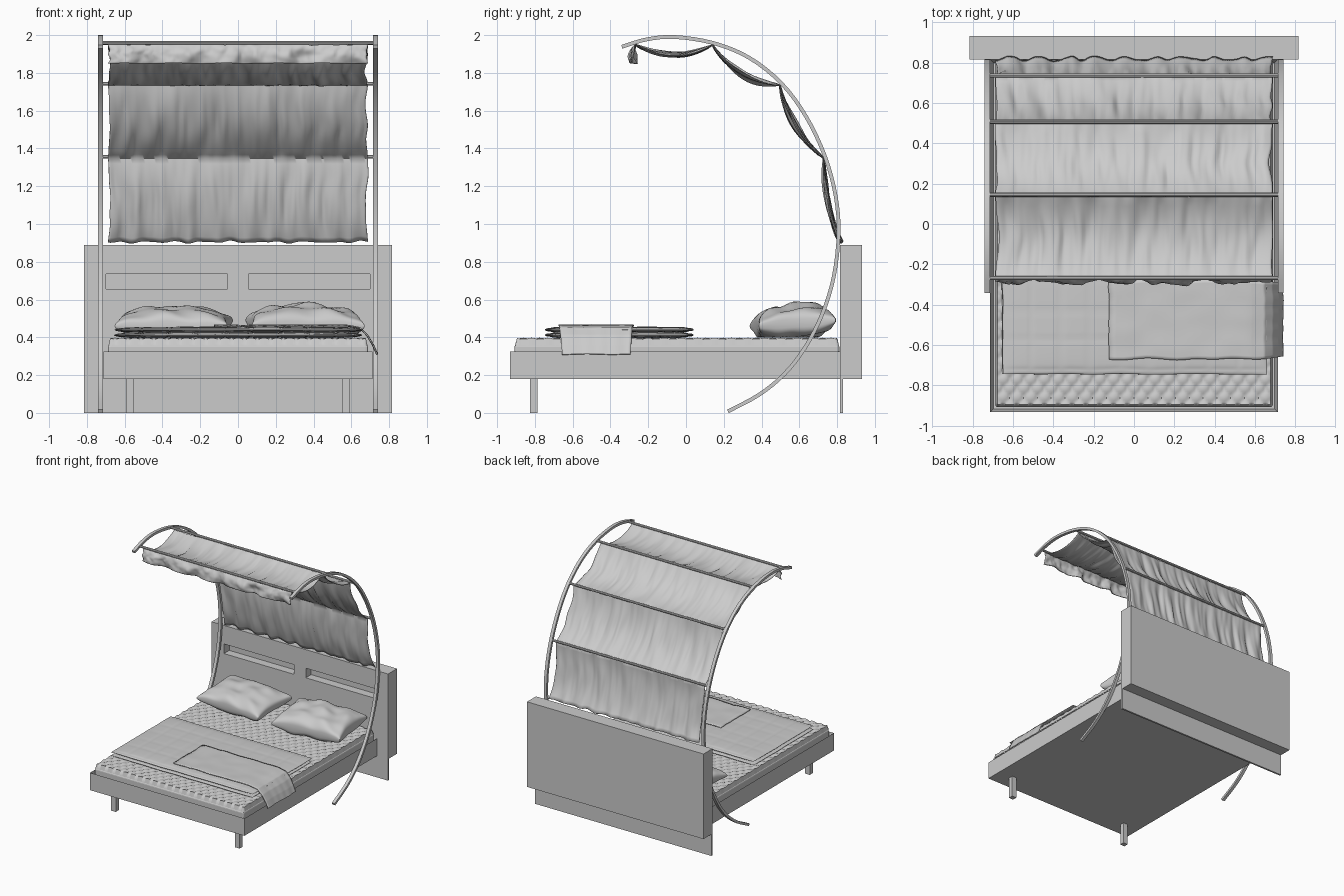
import bpy, bmesh
from math import sin, cos, pi, exp
from mathutils import Vector, noise

if "Cube" in bpy.data.objects:
    bpy.data.objects.remove(bpy.data.objects["Cube"])


def make(name, verts, faces, smooth=None):
    me = bpy.data.meshes.new(name)
    me.from_pydata([tuple(v) for v in verts], [], faces)
    bm = bmesh.new()
    bm.from_mesh(me)
    bmesh.ops.remove_doubles(bm, verts=bm.verts, dist=1e-5)
    bmesh.ops.recalc_face_normals(bm, faces=bm.faces)
    bm.to_mesh(me)
    bm.free()
    ob = bpy.data.objects.new(name, me)
    bpy.context.collection.objects.link(ob)
    bpy.ops.object.select_all(action='DESELECT')
    ob.select_set(True)
    bpy.context.view_layer.objects.active = ob
    if smooth:
        bpy.ops.object.shade_smooth_by_angle(angle=smooth)
    return ob


def prism(name, profile, x0, x1):
    """Extrude a (y, z) profile along x."""
    n = len(profile)
    verts = [(x, y, z) for x in (x0, x1) for y, z in profile]
    faces = [(i, (i + 1) % n, n + (i + 1) % n, n + i) for i in range(n)]
    faces += [tuple(range(n)), tuple(range(n, 2 * n))]
    return make(name, verts, faces)


def box(name, x0, x1, y0, y1, z0, z1):
    return prism(name, [(y0, z0), (y1, z0), (y1, z1), (y0, z1)], x0, x1)


def surf(name, nu, nv, *funcs, smooth=1.0, thick=0):
    """Grid surfaces f(u, v), u and v in 0..1, welded where they meet."""
    verts, faces = [], []
    for f in funcs:
        b = len(verts)
        verts += [f(i / nu, j / nv) for i in range(nu + 1) for j in range(nv + 1)]
        for i in range(nu):
            for j in range(nv):
                a = b + i * (nv + 1) + j
                faces.append((a, a + 1, a + nv + 2, a + nv + 1))
    ob = make(name, verts, faces, smooth)
    if thick:
        m = ob.modifiers.new('thickness', 'SOLIDIFY')
        m.thickness = thick
        m.offset = 0
    return ob


def nz(x, y, s=0):
    return noise.noise(Vector((x, y, s)))


# headboard: thick upper slab, thin panel to the floor, two shelf niches
head = prism('headboard', [(.815, 0), (.83, 0), (.83, .18), (.933, .18), (.933, .89), (.815, .89)], -.815, .815)
for x0, x1 in ((-.7, -.055), (.055, .7)):
    cut = box('niche_cutter', x0, x1, .78, .885, .655, .735)
    m = head.modifiers.new('niche', 'BOOLEAN')
    m.object = cut
    m.operation = 'DIFFERENCE'
    m.solver = 'EXACT'
    bpy.context.view_layer.objects.active = head
    bpy.ops.object.modifier_apply(modifier=m.name)
    bpy.data.objects.remove(cut)

# bed frame: tray with a thin rim
frame = box('bed_frame', -.713, .713, -.933, .815, .18, .325)
bm = bmesh.new()
bm.from_mesh(frame.data)
top = [f for f in bm.faces if f.calc_center_median().z > .32]
bmesh.ops.inset_region(bm, faces=top, thickness=.022)
bmesh.ops.translate(bm, verts=top[0].verts[:], vec=(0, 0, -.1))
bm.to_mesh(frame.data)
bm.free()

# front legs
for s, n in ((-1, 'left'), (1, 'right')):
    box('front_leg_' + n, s * .572 - .021, s * .572 + .021, -.825, -.785, 0, .18)

# mattress with staggered domes on top
PX, PY = .0685, .088


def mattress_top(u, v):
    x, y = -.685 + 1.37 * u, -.905 + 1.715 * v
    best = 9
    for k in (0, .5):
        a = (x + .685) / PX - k
        b = (y + .905) / PY - k
        dx, dy = (a % 1 - .5) * PX, (b % 1 - .5) * PY
        best = min(best, dx * dx + dy * dy)
    z = .358 + .04 * max(0, 1 - best / .0023) ** .5
    if u in (0, 1) or v in (0, 1):
        z = .358
    return (x, y, z)


surf('mattress_top', 160, 160, mattress_top, smooth=.9)
mat = box('mattress_base', -.688, .688, -.908, .812, .226, .36)
bev = mat.modifiers.new('round', 'BEVEL')
bev.width = .012
bev.segments = 3


# pillows
def pillow(name, cx, cy, turn, h):
    def side(s):
        def f(p, q):
            a, b = (p - .5) * pi, (q - .5) * pi
            u, v = sin(a), sin(b)
            x = .30 * u * (1 - .07 * (1 - v * v))
            y = .205 * v * (1 - .08 * (1 - u * u))
            t = max(0, cos(a) * cos(b)) ** .6
            z = s * h * t * (1 + .25 * nz(u * 2 + cx, v * 2)) + .03 * v * .5
            z += .006 * t * sin(9 * u + 4 * v)
            z = max(z, -.075)
            return (cx + x * cos(turn) - y * sin(turn), cy + x * sin(turn) + y * cos(turn), .475 + z)
        return f
    surf(name, 40, 32, side(1), side(-1), smooth=1.2)


pillow('pillow_left', -.34, .57, -.07, .085)
pillow('pillow_right', .355, .565, .08, .097)


# folded quilt: two padded layers with stitched squares
def quilt(name, zc, shift):
    def side(s):
        def f(p, q):
            u, v = sin((p - .5) * pi), sin((q - .5) * pi)
            x, y = .655 * u, .392 * v
            edge = (max(0, (1 - u ** 8) * (1 - v ** 8))) ** .5
            seam = min(abs((x / .147) % 1 - .5), abs((y / .147) % 1 - .5))
            z = s * edge * (.016 - .004 * exp(-(seam / .06) ** 2))
            wob = .004 * nz(x * 6, y * 6, shift)
            return (x + shift + wob, y - .353 + wob, zc + z + .003 * nz(x * 3, y * 3, 5))
        return f
    surf(name, 90, 60, side(1), side(-1))


quilt('quilt_lower', .412, .0)
quilt('quilt_upper', .440, .004)

# throw draped over the right edge
DR = [(-.125, .463), (.25, .463), (.58, .462), (.645, .45), (.685, .41), (.715, .36), (.737, .31)]


def throw(u, v):
    t = u * (len(DR) - 1)
    k = min(int(t), len(DR) - 2)
    a, b = Vector(DR[k]), Vector(DR[k + 1])
    x, z = a.lerp(b, t - k)
    y = -.67 + .39 * v + .01 * nz(x * 7, v) + (.012 * max(0, x - .6) / .13) * (1 - 2 * v)
    if .0 < x < .03:
        z -= .003
    return (x + .006 * nz(v * 6, 3), y, z + .003 * nz(x * 9, v * 4, 2))


surf('throw_blanket', 60, 24, throw, thick=.007)

# arched side rails
ARCH = [(.222, .008), (.385, .095), (.52, .205), (.63, .345), (.72, .52), (.782, .72), (.808, .95), (.792, 1.15),
        (.735, 1.36), (.635, 1.57), (.505, 1.745), (.335, 1.88), (.145, 1.958), (-.06, 1.99), (-.21, 1.977), (-.34, 1.938)]


def spline(pts, n):
    p = [Vector(a) for a in pts]
    p = [2 * p[0] - p[1]] + p + [2 * p[-1] - p[-2]]
    out = []
    for i in range(1, len(p) - 2):
        a, b, c, d = p[i - 1:i + 3]
        for k in range(n):
            t = k / n
            out.append(.5 * (2 * b + (c - a) * t + (2 * a - 5 * b + 4 * c - d) * t * t + (3 * b - a - 3 * c + d) * t ** 3))
    return out + [p[-2]]


path = spline(ARCH, 4)
offs = []
for i, p in enumerate(path):
    d = (path[min(i + 1, len(path) - 1)] - path[max(i - 1, 0)]).normalized()
    offs.append(Vector((-d.y, d.x)) * .01)
outline = [p + o for p, o in zip(path, offs)] + [p - o for p, o in zip(path, offs)][::-1]
for s, n in ((-1, 'left'), (1, 'right')):
    verts, faces = [], []
    N = len(path)
    for p, o in zip(path, offs):
        for x, q in ((.714, p + o), (.740, p + o), (.740, p - o), (.714, p - o)):
            verts.append((s * x, q.x, q.y))
    for i in range(N - 1):
        for j in range(4):
            k = (j + 1) % 4
            faces.append((4 * i + j, 4 * i + k, 4 * i + 4 + k, 4 * i + 4 + j))
    faces += [(0, 1, 2, 3), tuple(range(4 * N - 4, 4 * N))]
    make('arch_rail_' + n, verts, faces, .5)

# cross bars between the rails
for i, (y, z) in enumerate([(-.268, 1.96), (.145, 1.958), (.507, 1.742), (.737, 1.356)]):
    prism('cross_bar_%d' % (i + 1), [(y + .01 * cos(k * pi / 4), z + .01 * sin(k * pi / 4)) for k in range(8)], -.716, .716)

# canopy cloth sagging from bar to bar, with a hanging front flap
CL = [(-.278, 1.85), (-.268, 1.948), (.14, 1.947), (.497, 1.735), (.73, 1.348), (.82, .905)]
SAG = [-.012, .055, .05, .04, .03]


def canopy(u, v):
    t = v * 5
    k = min(int(t + 1e-6), 4)
    t -= k
    a, b = Vector(CL[k]), Vector(CL[k + 1])
    p = a.lerp(b, t)
    d = (b - a).normalized()
    n = Vector((d.y, -d.x))
    bow = 4 * t * (1 - t)
    x = (u * 2 - 1)
    off = SAG[k] * bow * (1 + .45 * nz(x * 2.5, k * 7))
    off += (.3 + .7 * bow) * (.02 * nz(x * 11, t * 1.2, k * 3.7) + .009 * nz(x * 24, t * 2, k * 5.1))
    if k == 0:
        off += (1 - t) * .018 * sin(x * 16 + 2 * nz(x * 4, 1))
    if k == 4:
        off += t ** 4 * .010 * sin(x * 30 + 3 * nz(x * 5, 2))
        p.y += t ** 4 * .012 * nz(x * 9, 8)
    p += n * off
    w = .688 - .02 * bow * (.5 + nz(t * 3, k * 2.3, x > 0))
    return (x * w, p.x, p.y)


surf('canopy_cloth', 120, 80, canopy, smooth=.9, thick=.005)
